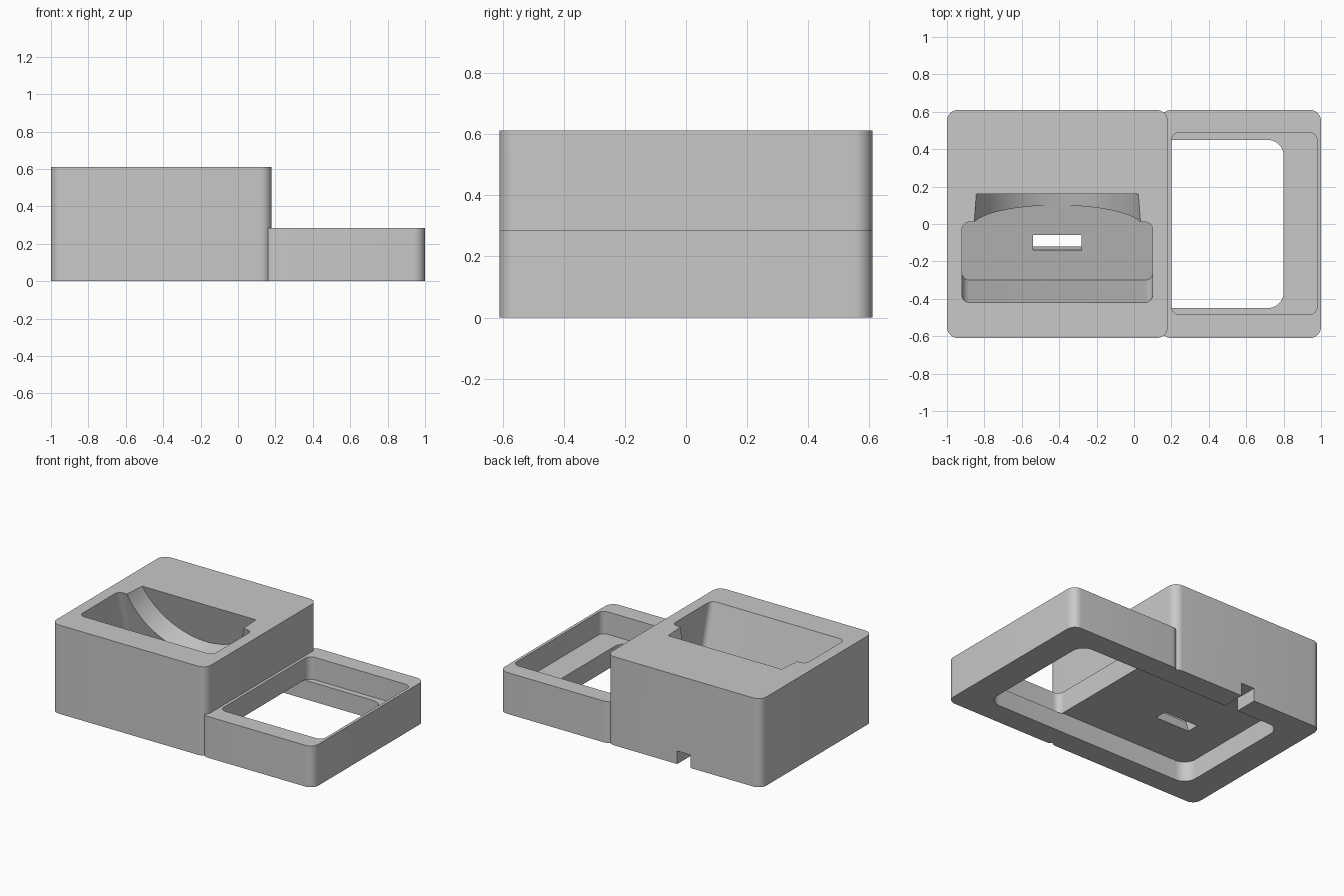
import bpy
import bmesh
import math
from mathutils import Matrix, Vector

cube = bpy.data.objects.get("Cube")
if cube:
    bpy.data.objects.remove(cube, do_unlink=True)

GREY = (0.58, 0.58, 0.58, 1.0)
mat = bpy.data.materials.new("plain grey")
mat.use_nodes = True
mat.diffuse_color = GREY
mat.node_tree.nodes["Principled BSDF"].inputs["Base Color"].default_value = GREY


def prism(name, points, axis, matrix=Matrix()):
    """Extrude a closed outline along a vector."""
    bm = bmesh.new()
    face = bm.faces.new([bm.verts.new(p) for p in points])
    moved = bmesh.ops.extrude_face_region(bm, geom=[face])["geom"]
    bmesh.ops.translate(bm, vec=axis, verts=[v for v in moved if isinstance(v, bmesh.types.BMVert)])
    bmesh.ops.recalc_face_normals(bm, faces=bm.faces)
    bm.transform(matrix)
    mesh = bpy.data.meshes.new(name)
    bm.to_mesh(mesh)
    bm.free()
    mesh.materials.append(mat)
    obj = bpy.data.objects.new(name, mesh)
    bpy.context.collection.objects.link(obj)
    return obj


def block(name, x, y, z, radius=0.0, matrix=Matrix(), steps=10):
    """Box with rounded upright corners; x, y, z are (low, high) pairs."""
    points = []
    for i, (sx, sy) in enumerate(((1, 1), (0, 1), (0, 0), (1, 0))):
        cx = x[sx] + (radius if sx == 0 else -radius)
        cy = y[sy] + (radius if sy == 0 else -radius)
        for k in range(steps + 1 if radius else 1):
            a = math.pi / 2 * (i + k / steps)
            points.append((cx + radius * math.cos(a), cy + radius * math.sin(a), z[0]))
    return prism(name, points, Vector((0, 0, z[1] - z[0])), matrix)


# Main block and the lower tray beside it
body = block("dock_body", (-1, 0.18), (-0.61, 0.61), (0, 0.612), 0.06)
tray = block("tray", (0.14, 1), (-0.61, 0.61), (0, 0.285), 0.06)

# Hollow underneath, tray recess and cable notch at the back
cavity = block("base_cavity", (-0.8, 0.8), (-0.45, 0.45), (-0.1, 0.137), 0.085)
recess = block("tray_recess", (0.2, 0.98), (-0.485, 0.49), (0.13, 0.5), 0.045)
notch = block("cable_notch", (-0.46, -0.36), (0.4, 0.7), (-0.1, 0.09))

# Leaning device slot, thumb scoop and connector opening share one tilted frame
tilt = Matrix.Translation((-0.41, 0.01, 0.612)) @ Matrix.Rotation(math.radians(15), 4, "X")
slot = block("device_slot", (-0.51, 0.51), (-0.415, 0), (-0.35, 0.3), 0.04, tilt)
opening = block("connector_opening", (-0.13, 0.13), (-0.249, -0.166), (-0.6, -0.3), 0, tilt)
circle = [(0.458 * math.cos(a), -0.1, 0.11 + 0.458 * math.sin(a))
          for a in (math.tau * i / 96 for i in range(96))]
scoop = prism("thumb_scoop", circle, Vector((0, 0.245, 0)), tilt)

# Combine everything into one solid
bpy.ops.object.select_all(action="DESELECT")
bpy.context.view_layer.objects.active = body
body.select_set(True)
for tool in (tray, cavity, recess, notch, slot, scoop, opening):
    mod = body.modifiers.new(tool.name, "BOOLEAN")
    mod.operation = "UNION" if tool is tray else "DIFFERENCE"
    mod.solver = "EXACT"
    mod.object = tool
    bpy.ops.object.modifier_apply(modifier=mod.name)
    bpy.data.objects.remove(tool, do_unlink=True)

bpy.ops.object.shade_smooth_by_angle(angle=math.radians(25))
